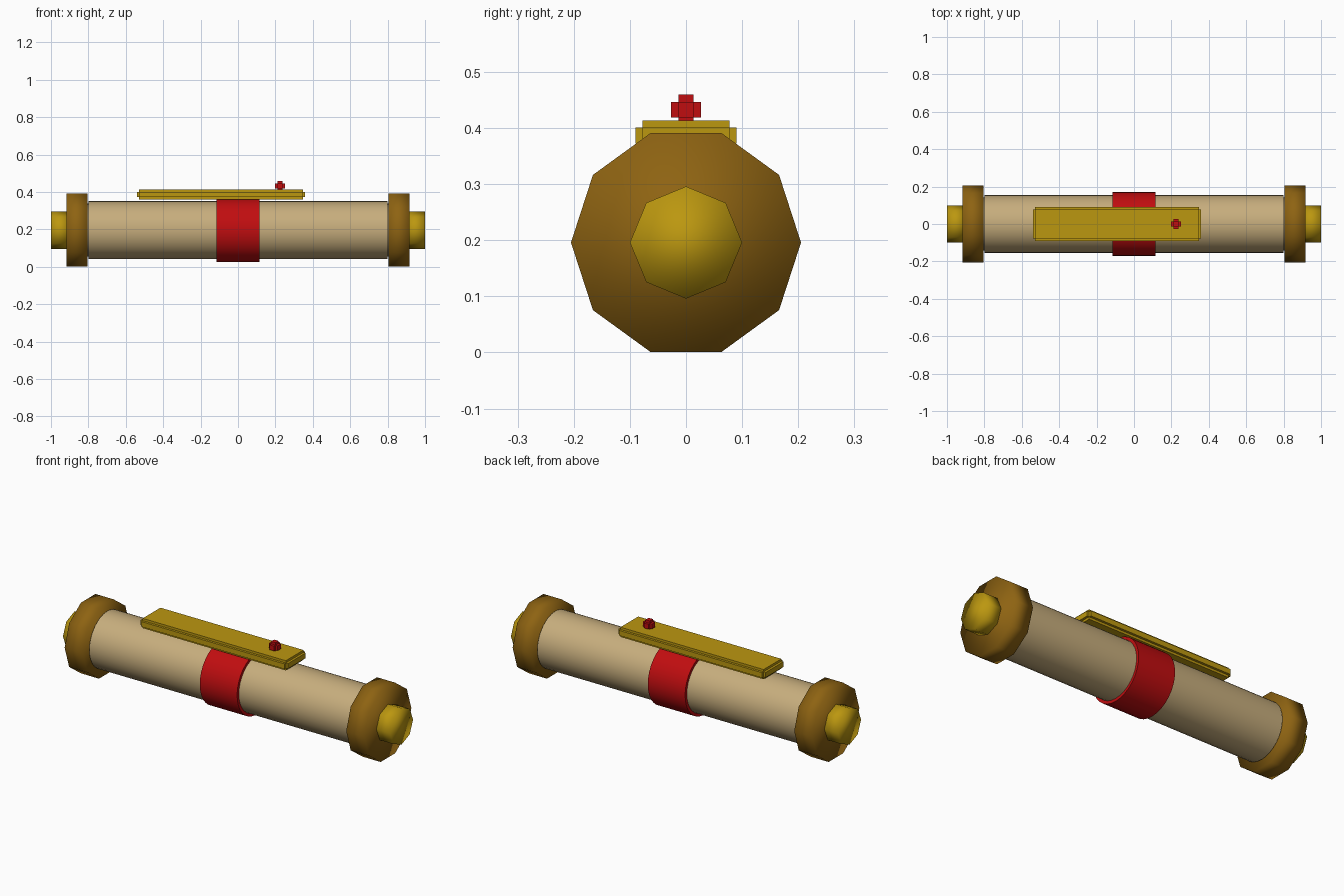
import bpy, bmesh, math
from mathutils import Matrix, Vector

if "Cube" in bpy.data.objects:
    bpy.data.objects.remove(bpy.data.objects["Cube"])

ZC = 0.196  # height of the scroll axis


def material(name, rgb):
    m = bpy.data.materials.new(name)
    m.diffuse_color = (*rgb, 1)
    m.use_nodes = True
    m.node_tree.nodes["Principled BSDF"].inputs["Base Color"].default_value = m.diffuse_color
    return m


PAPER = material("parchment", (0.57, 0.42, 0.205))
WOOD = material("brown_wood", (0.27, 0.125, 0.006))
GOLD = material("gold", (0.50, 0.31, 0.005))
RED = material("red", (0.53, 0.004, 0.005))


def make_object(name, bm, mat):
    bmesh.ops.recalc_face_normals(bm, faces=bm.faces)
    me = bpy.data.meshes.new(name)
    bm.to_mesh(me)
    bm.free()
    me.materials.append(mat)
    ob = bpy.data.objects.new(name, me)
    bpy.context.collection.objects.link(ob)
    return ob


def smooth(ob, angle=None):
    if angle is None:
        for p in ob.data.polygons:
            p.use_smooth = True
        return
    bpy.ops.object.select_all(action='DESELECT')
    ob.select_set(True)
    bpy.context.view_layer.objects.active = ob
    bpy.ops.object.shade_smooth_by_angle(angle=math.radians(angle))


def lathe(name, profile, sides, mat, angle=None):
    """Closed turned part along x: profile is (x, radius) from one end to the other."""
    bm = bmesh.new()
    rings = []
    for x, r in profile:
        rings.append([bm.verts.new((x, r * math.cos(a), ZC + r * math.sin(a)))
                      for a in (2 * math.pi * i / sides for i in range(sides))])
    for a, b in zip(rings, rings[1:]):
        for i in range(sides):
            j = (i + 1) % sides
            bm.faces.new((a[i], a[j], b[j], b[i]))
    bm.faces.new(rings[0])
    bm.faces.new(rings[-1])
    smooth(make_object(name, bm, mat), angle)


def notched_box(name, centre, size, notch, mat):
    """Block with stepped edges: three crossing bars, each full length on one axis."""
    bm = bmesh.new()
    for axis in range(3):
        dims = Vector(s if i == axis else s - 2 * notch for i, s in enumerate(size))
        bmesh.ops.create_cube(bm, size=1, matrix=Matrix.Translation(centre) @ Matrix.Diagonal((*dims, 1)))
    make_object(name, bm, mat)


# rolled parchment with stepped ends
lathe("parchment_roll", [(-0.81, 0.142), (-0.80, 0.142), (-0.80, 0.155),
                         (0.80, 0.155), (0.80, 0.142), (0.81, 0.142)], 32, PAPER, 40)

# wooden end caps and gold knobs
for side, s in (("left", -1), ("right", 1)):
    lathe(side + "_end_cap", [(s * 0.805, 0.205), (s * 0.916, 0.205)], 10, WOOD)
    lathe(side + "_knob", [(s * 0.90, 0.10), (s * 1.0, 0.10)], 8, GOLD)

# red ribbon around the middle
lathe("ribbon", [(-0.114, 0.171), (0.114, 0.171)], 32, RED, 40)

# gold plate on top with a red stud
notched_box("top_plate", (-0.091, 0, 0.3865), (0.90, 0.18, 0.054), 0.0128, GOLD)
notched_box("stud", (0.225, 0, 0.4325), (0.054, 0.054, 0.054), 0.0135, RED)
